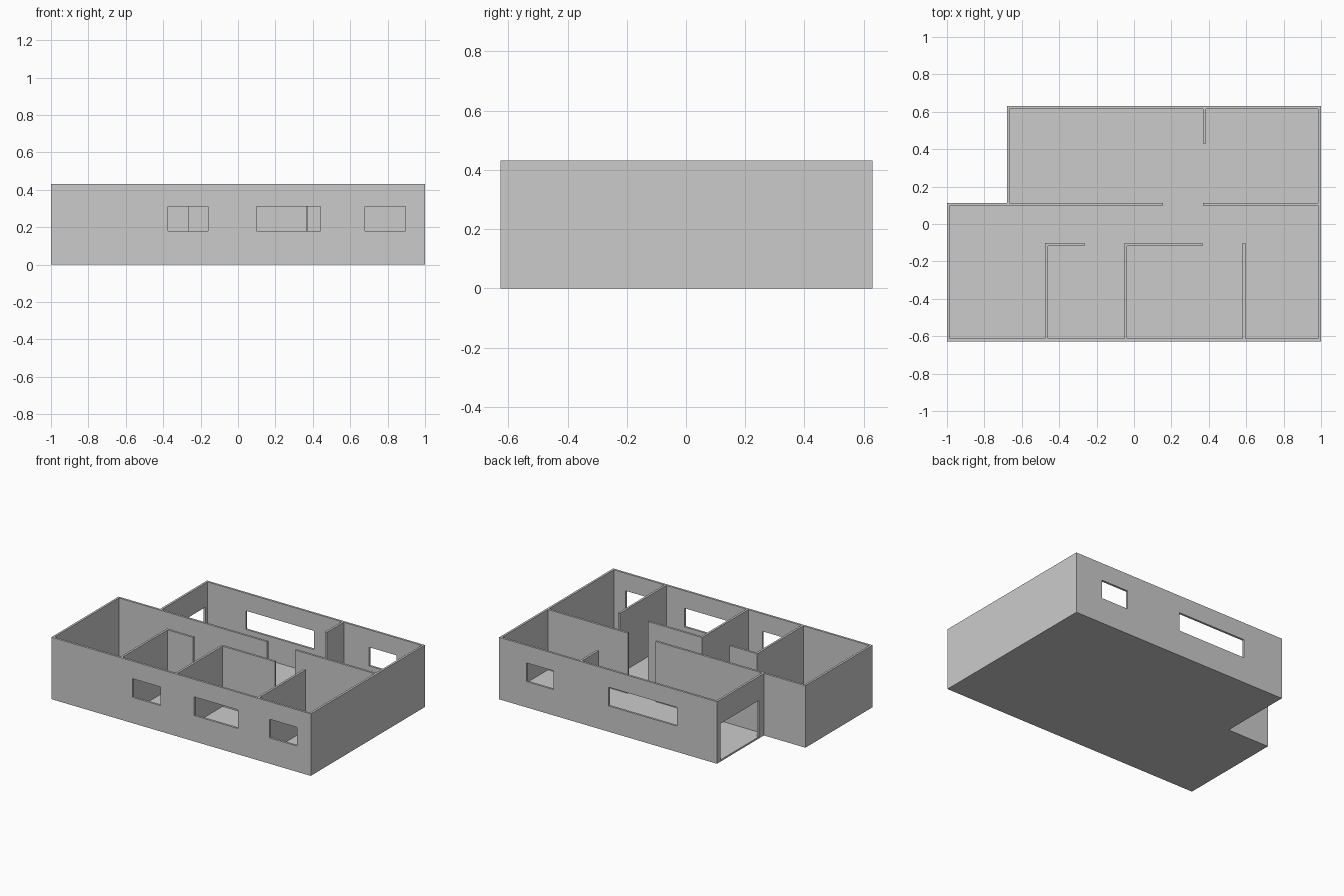
import bpy, bmesh
from math import radians

if "Cube" in bpy.data.objects:
    bpy.data.objects.remove(bpy.data.objects["Cube"])

T = 0.015          # wall thickness
F = 0.012          # floor thickness
H = 0.432          # wall height
X0, X1, XS = -1.0, 1.0, -0.68          # left, right, left edge of rear wing
Y0, YM, Y1 = -0.627, 0.113, 0.63       # front, middle wall, back


def solid(name, boxes, cuts=()):
    """One watertight mesh from the union of boxes minus the cut boxes.
    Box = (x0, x1, y0, y1, z0, z1)."""
    every = list(boxes) + list(cuts)
    g = [sorted({round(v, 4) for b in every for v in b[2 * a:2 * a + 2]}) for a in range(3)]

    def inside(b, c):
        return all(b[2 * a] < c[a] < b[2 * a + 1] for a in range(3))

    def filled(i):
        if any(i[a] < 0 or i[a] >= len(g[a]) - 1 for a in range(3)):
            return False
        c = [(g[a][i[a]] + g[a][i[a] + 1]) / 2 for a in range(3)]
        return any(inside(b, c) for b in boxes) and not any(inside(b, c) for b in cuts)

    bm = bmesh.new()
    for i in range(len(g[0]) - 1):
        for j in range(len(g[1]) - 1):
            for k in range(len(g[2]) - 1):
                cell = (i, j, k)
                if not filled(cell):
                    continue
                for a in range(3):
                    for side in (0, 1):
                        n = list(cell)
                        n[a] += 2 * side - 1
                        if filled(n):
                            continue
                        u, v = (a + 1) % 3, (a + 2) % 3
                        ring = [(0, 0), (1, 0), (1, 1), (0, 1)]
                        if not side:
                            ring.reverse()
                        vs = []
                        for du, dv in ring:
                            p = [0, 0, 0]
                            p[a] = g[a][cell[a] + side]
                            p[u] = g[u][cell[u] + du]
                            p[v] = g[v][cell[v] + dv]
                            vs.append(bm.verts.new(p))
                        bm.faces.new(vs)
    bmesh.ops.remove_doubles(bm, verts=bm.verts, dist=1e-5)
    bmesh.ops.recalc_face_normals(bm, faces=bm.faces)
    me = bpy.data.meshes.new(name)
    bm.to_mesh(me)
    bm.free()
    ob = bpy.data.objects.new(name, me)
    bpy.context.collection.objects.link(ob)
    return ob


def wall_x(x0, x1, y):      # wall running along x, back face at y
    return (x0, x1, y - T, y, F, H)


def wall_y(x, y0, y1):      # wall running along y, left face at x
    return (x, x + T, y0, y1, F, H)


def window(x0, x1, y):      # opening through a wall running along x
    return (x0, x1, y - T - 0.01, y + 0.01, 0.18, 0.31)


# floor slab: front block plus narrower rear wing
solid("floor", [(X0, X1, Y0, YM, 0, F), (XS, X1, YM, Y1, 0, F)])

# outer walls with front windows, rear windows and the wide side doorway
solid("outer_walls",
      [wall_x(X0, X1, Y0 + T), wall_y(X0, Y0, YM), wall_x(X0, XS + T, YM),
       wall_y(XS, YM - T, Y1), wall_x(XS, X1, Y1), wall_y(X1 - T, Y0, Y1)],
      [window(-0.375, -0.16, Y0 + T), window(0.10, 0.44, Y0 + T), window(0.68, 0.895, Y0 + T),
       window(-0.37, 0.155, Y1), window(0.58, 0.79, Y1),
       (XS - 0.01, XS + T + 0.01, 0.17, 0.59, F, 0.265)])

# middle wall, split by the full-height passage
solid("middle_wall_left", [wall_x(XS + T, 0.155, YM)])
solid("middle_wall_right", [wall_x(0.37, X1 - T, YM)])

# room partitions off the front wall (two turn a corner) and the rear stub
YI, YP = Y0 + T, -0.102
solid("left_partition", [wall_y(-0.476, YI, YP), wall_x(-0.476, -0.265, YP)])
solid("centre_partition", [wall_y(-0.052, YI, YP), wall_x(-0.052, 0.366, YP)])
solid("right_partition", [wall_y(0.58, YI, YP)])
solid("rear_stub_wall", [wall_y(0.37, 0.43, Y1 - T)])
